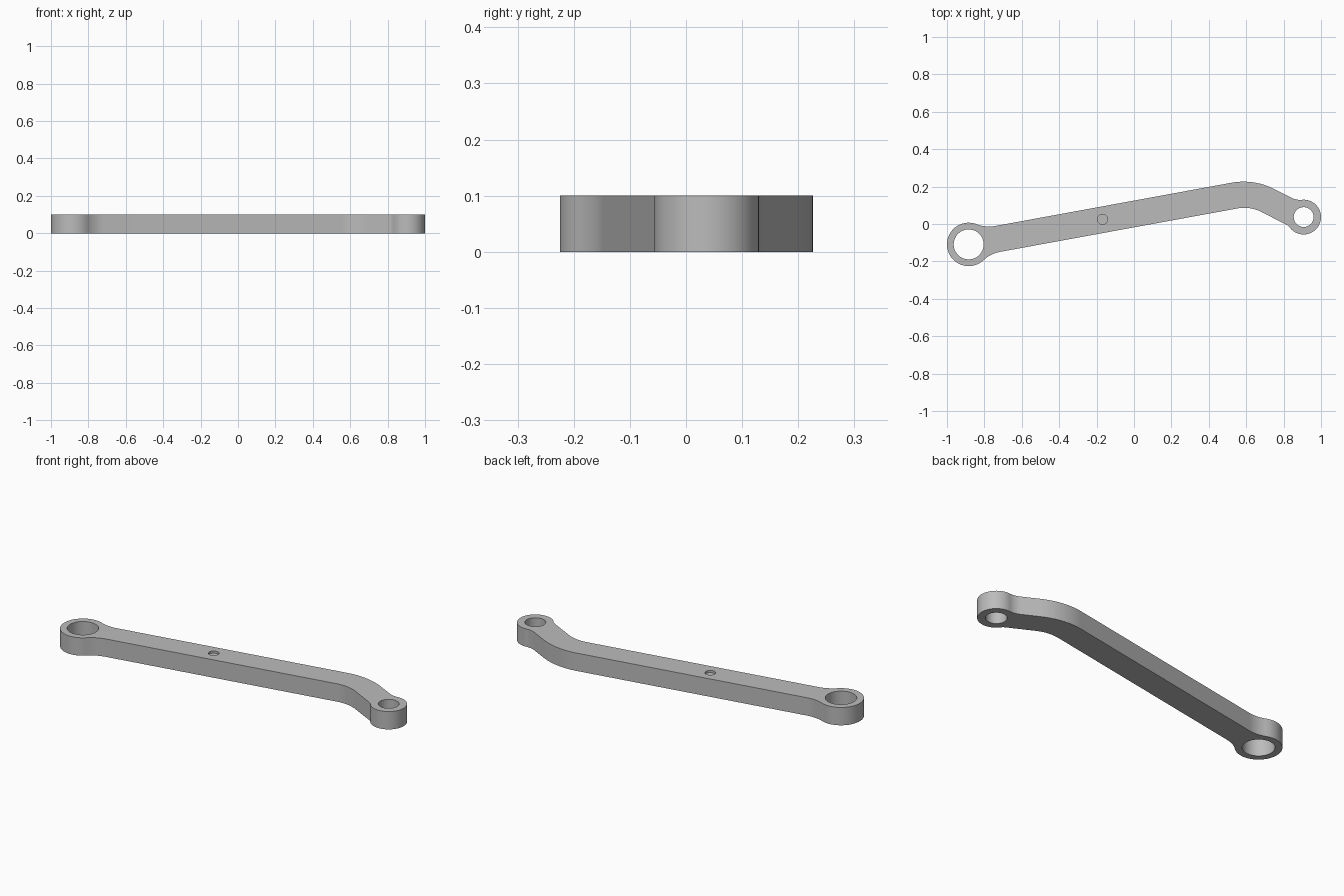
import bpy, bmesh, math
from mathutils import Vector

cube = bpy.data.objects.get("Cube")
if cube:
    bpy.data.objects.remove(cube, do_unlink=True)

HEIGHT = 0.1
BIG, BIG_R, BIG_HOLE = Vector((-0.884, -0.109)), 0.116, 0.08
SMALL, SMALL_R, SMALL_HOLE = Vector((0.907, 0.037)), 0.093, 0.053
PIN, PIN_R, PIN_DEPTH = Vector((-0.168, 0.025)), 0.027, 0.012

steel = bpy.data.materials.new("grey steel")
steel.use_nodes = True
steel.diffuse_color = (0.5, 0.5, 0.5, 1)
steel.node_tree.nodes["Principled BSDF"].inputs["Base Color"].default_value = (0.5, 0.5, 0.5, 1)


def arc(center, start, end, steps, turn=0):
    """Points from start to end around center; turn=1 forces counter-clockwise."""
    a, b = start - center, end - center
    a0 = math.atan2(a.y, a.x)
    sweep = math.atan2(b.y, b.x) - a0
    sweep = sweep % math.tau if turn else (sweep + math.pi) % math.tau - math.pi
    return [center + a.length * Vector((math.cos(a0 + sweep * i / steps),
                                        math.sin(a0 + sweep * i / steps)))
            for i in range(steps + 1)]


def ring_fillet(ring, ring_r, corner, along, normal, r):
    """Arc blending a straight arm edge into a round end, from edge to ring."""
    offset = (corner - ring).dot(normal) + r
    reach = math.sqrt((ring_r + r) ** 2 - offset ** 2)
    c = ring + normal * offset + along * reach
    return arc(c, c - normal * r, ring + (c - ring) * ring_r / (ring_r + r), 12)


def bend(corner, d1, d2, r):
    """Rounded corner between the direction d1 arriving and d2 leaving."""
    t = r * math.tan(d1.angle(d2) / 2)
    p, q = corner - d1 * t, corner + d2 * t
    n = Vector((d1.y, -d1.x))
    return arc(p + n * r, p, q, 20)


def prism(name, points, z0, z1):
    bm = bmesh.new()
    face = bm.faces.new([bm.verts.new((p.x, p.y, z0)) for p in points])
    top = bmesh.ops.extrude_face_region(bm, geom=[face])
    verts = [g for g in top["geom"] if isinstance(g, bmesh.types.BMVert)]
    bmesh.ops.translate(bm, verts=verts, vec=(0, 0, z1 - z0))
    bmesh.ops.recalc_face_normals(bm, faces=bm.faces)
    mesh = bpy.data.meshes.new(name)
    bm.to_mesh(mesh)
    bm.free()
    mesh.materials.append(steel)
    obj = bpy.data.objects.new(name, mesh)
    bpy.context.collection.objects.link(obj)
    return obj


# Arm outline: long shank, bend, short neck, round ends
shank = Vector((1, 0.183)).normalized()
neck = Vector((1, -0.51)).normalized()
up1, up2 = Vector((-shank.y, shank.x)), Vector((-neck.y, neck.x))
upper, lower = Vector((0.641, 0.2425)), Vector((0.62, 0.0955))

big_top = ring_fillet(BIG, BIG_R, upper, shank, up1, 0.18)
big_low = ring_fillet(BIG, BIG_R, lower, shank, -up1, 0.18)
small_top = ring_fillet(SMALL, SMALL_R, upper, -neck, up2, 0.1)
small_low = ring_fillet(SMALL, SMALL_R, lower, -neck, -up2, 0.05)

outline = (big_low[::-1] + bend(lower, shank, neck, 0.2) + small_low
           + arc(SMALL, small_low[-1], small_top[-1], 48, 1)[1:-1]
           + small_top[::-1] + bend(upper, shank, neck, 0.36)[::-1] + big_top
           + arc(BIG, big_top[-1], big_low[-1], 48, 1)[1:-1])
arm = prism("link_arm", outline, 0, HEIGHT)

# Two through bores and one shallow pin recess
for center, r, z0 in ((BIG, BIG_HOLE, -0.1), (SMALL, SMALL_HOLE, -0.1),
                      (PIN, PIN_R, HEIGHT - PIN_DEPTH)):
    circle = [center + r * Vector((math.cos(math.tau * i / 64), math.sin(math.tau * i / 64)))
              for i in range(64)]
    cutter = prism("bore_cutter", circle, z0, HEIGHT + 0.1)
    cutter.hide_render = True
    cut = arm.modifiers.new("bore", 'BOOLEAN')
    cut.operation, cut.solver, cut.object = 'DIFFERENCE', 'EXACT', cutter
    bpy.context.view_layer.objects.active = arm
    bpy.ops.object.modifier_apply(modifier=cut.name)
    bpy.data.objects.remove(cutter, do_unlink=True)

# Smooth rounded walls with crisp rims
bpy.ops.object.select_all(action='DESELECT')
arm.select_set(True)
bpy.context.view_layer.objects.active = arm
bpy.ops.object.shade_smooth_by_angle(angle=math.radians(30))
